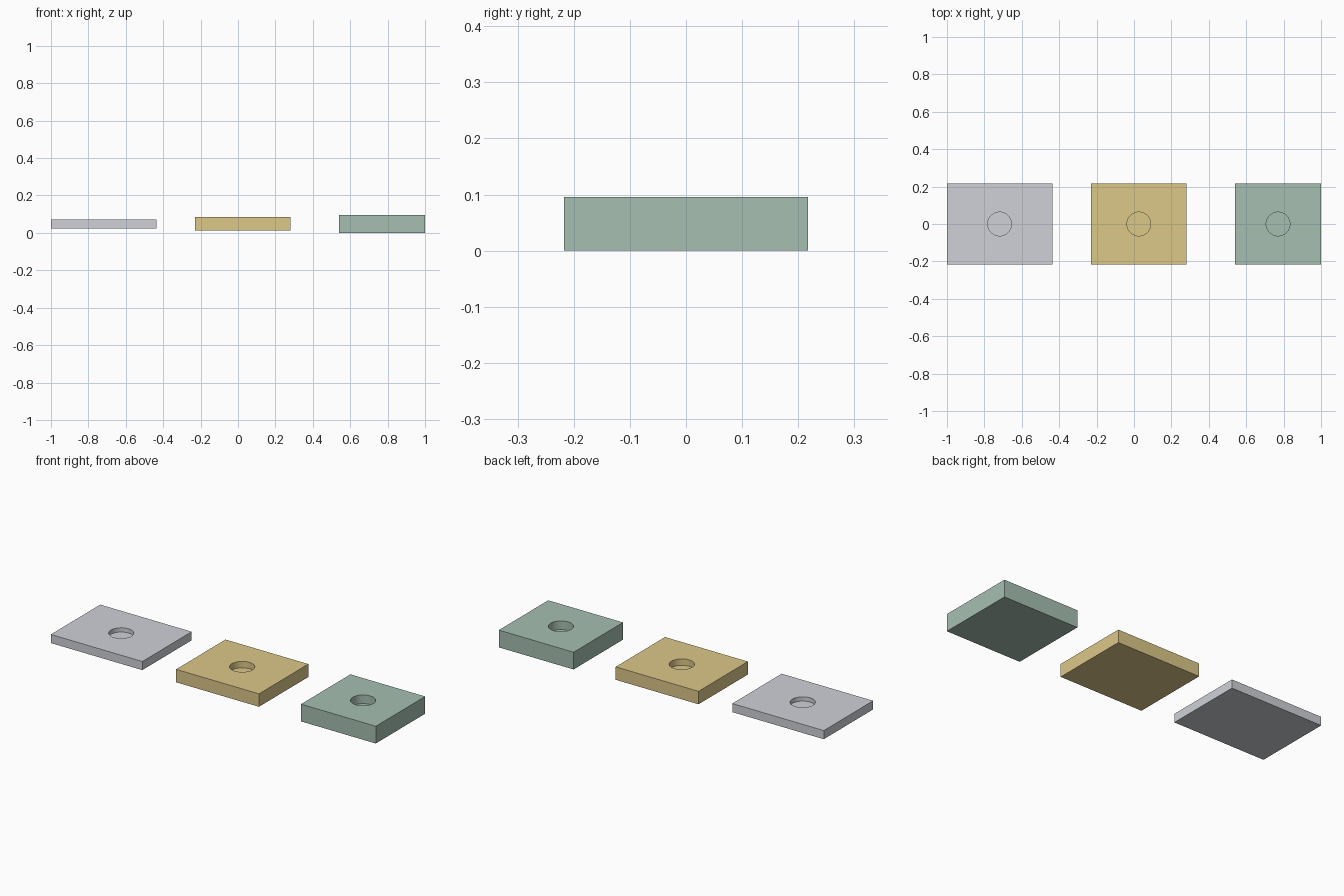
import bpy, bmesh, math

if "Cube" in bpy.data.objects:
    bpy.data.objects.remove(bpy.data.objects["Cube"])

DEPTH = 0.217      # half depth in y
MID_Z = 0.048      # all plates share this mid height
HOLE_R = 0.0635
SEGS = 48


def finish(name, bm, color=None):
    mesh = bpy.data.meshes.new(name)
    bm.to_mesh(mesh)
    bm.free()
    obj = bpy.data.objects.new(name, mesh)
    bpy.context.collection.objects.link(obj)
    if color:
        mat = bpy.data.materials.new(name + "_paint")
        mat.diffuse_color = color
        mat.use_nodes = True
        mat.node_tree.nodes["Principled BSDF"].inputs["Base Color"].default_value = mat.diffuse_color
        mesh.materials.append(mat)
    return obj


def plate(name, x0, x1, thick, color):
    cx = (x0 + x1) / 2
    # rectangular slab
    bm = bmesh.new()
    bmesh.ops.create_cube(bm, size=1)
    bmesh.ops.scale(bm, vec=(x1 - x0, 2 * DEPTH, thick), verts=bm.verts)
    bmesh.ops.translate(bm, vec=(cx, 0, MID_Z), verts=bm.verts)
    slab = finish(name, bm, color)
    # blind round hole, sunk to half the thickness
    bm = bmesh.new()
    bmesh.ops.create_cone(bm, cap_ends=True, segments=SEGS, radius1=HOLE_R,
                          radius2=HOLE_R, depth=thick)
    bmesh.ops.translate(bm, vec=(cx, 0, MID_Z + thick / 2), verts=bm.verts)
    cutter = finish(name + "_hole_cutter", bm)
    cutter.hide_render = True
    cutter.hide_set(True)
    cut = slab.modifiers.new("blind_hole", 'BOOLEAN')
    cut.operation = 'DIFFERENCE'
    cut.solver = 'EXACT'
    cut.object = cutter
    # smooth hole wall, sharp rims
    bpy.ops.object.select_all(action='DESELECT')
    slab.select_set(True)
    bpy.context.view_layer.objects.active = slab
    bpy.ops.object.modifier_apply(modifier=cut.name)
    bpy.data.objects.remove(cutter, do_unlink=True)
    bpy.ops.object.shade_smooth_by_angle(angle=math.radians(30))


# three plates, narrower and thicker towards the right
plate("thin_plate", -1.0, -0.437, 0.048, (0.62, 0.64, 0.68, 1))
plate("medium_plate", -0.229, 0.281, 0.072, (0.72, 0.58, 0.25, 1))
plate("thick_plate", 0.54, 1.0, 0.096, (0.38, 0.52, 0.44, 1))
